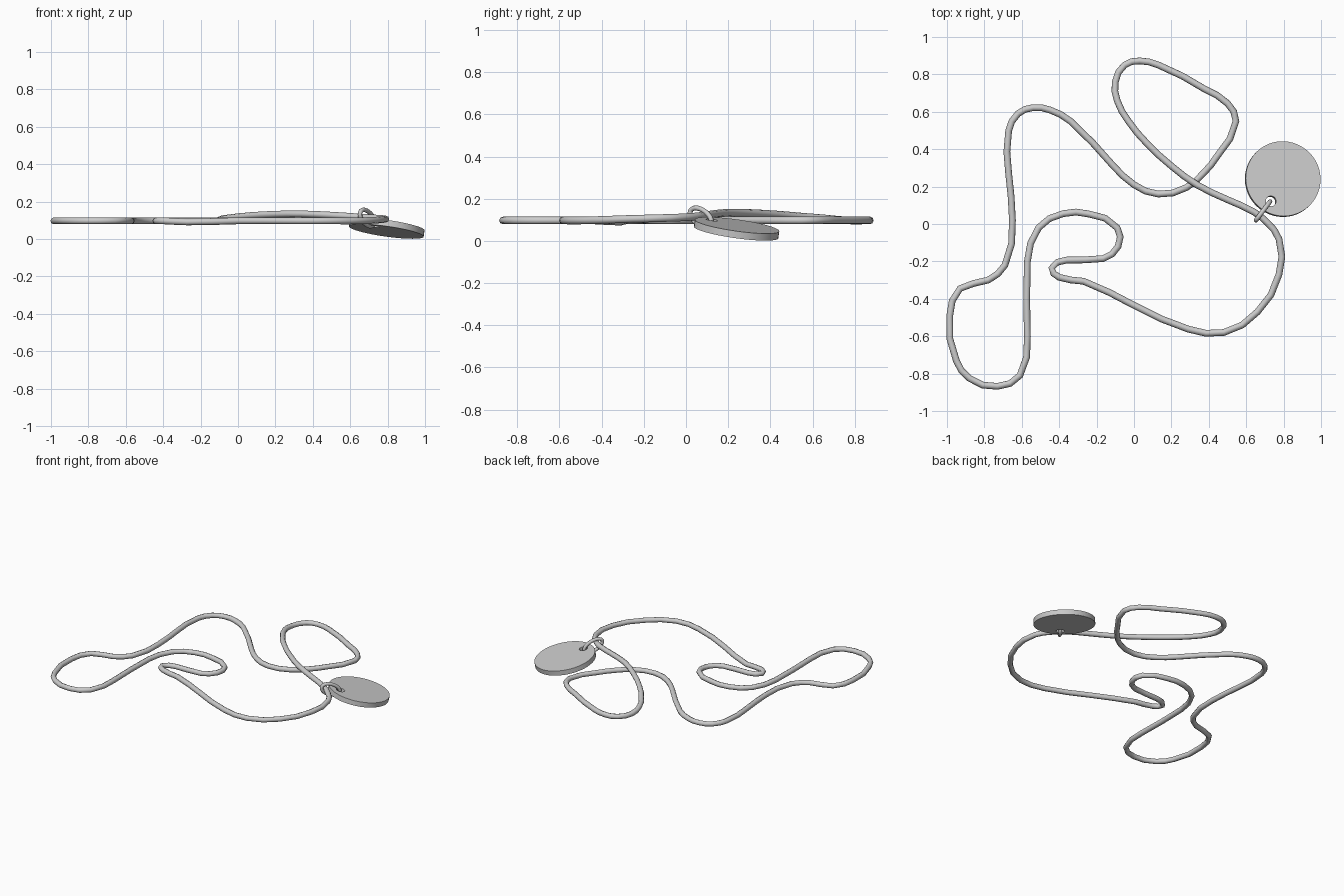
import bpy, math
from mathutils import Vector, Matrix

if "Cube" in bpy.data.objects:
    bpy.data.objects.remove(bpy.data.objects["Cube"])

CORD_R = 0.018
REST_Z = 0.097

# Cord path seen from above: x, y and (where it leaves the resting height) z
path = [
    (0.71, 0.01, 0.113), (0.64, 0.065, 0.118), (0.50, 0.13, 0.127), (0.34, 0.207, 0.134),
    (0.20, 0.31, 0.132), (0.07, 0.43, 0.125), (-0.03, 0.55, 0.115), (-0.09, 0.66, 0.106),
    (-0.10, 0.76), (-0.05, 0.85), (0.03, 0.872), (0.13, 0.85), (0.38, 0.72), (0.50, 0.645),
    (0.545, 0.55), (0.45, 0.37), (0.37, 0.27), (0.28, 0.195), (0.13, 0.16), (0.00, 0.21),
    (-0.11, 0.31), (-0.34, 0.55), (-0.45, 0.61), (-0.54, 0.622), (-0.62, 0.59), (-0.67, 0.50),
    (-0.67, 0.27), (-0.65, 0.02), (-0.69, -0.22), (-0.78, -0.30), (-0.93, -0.345),
    (-0.985, -0.49), (-0.95, -0.73), (-0.88, -0.825), (-0.73, -0.868), (-0.61, -0.81),
    (-0.57, -0.60), (-0.57, -0.20), (-0.51, -0.02), (-0.38, 0.055), (-0.24, 0.053),
    (-0.09, -0.02), (-0.085, -0.12), (-0.165, -0.185), (-0.36, -0.193), (-0.44, -0.235),
    (-0.40, -0.285), (-0.27, -0.306, 0.091), (0.00, -0.435), (0.29, -0.562), (0.48, -0.58),
    (0.66, -0.47), (0.775, -0.27, 0.104), (0.775, -0.08, 0.109),
]


def tube(name, points, radius, steps):
    """Closed round tube running through the given points."""
    cu = bpy.data.curves.new(name, 'CURVE')
    cu.dimensions = '3D'
    cu.bevel_depth = radius
    cu.bevel_resolution = 2
    cu.resolution_u = steps
    sp = cu.splines.new('BEZIER')
    sp.bezier_points.add(len(points) - 1)
    for bp, co in zip(sp.bezier_points, points):
        bp.co = co
        bp.handle_left_type = bp.handle_right_type = 'AUTO'
    sp.use_cyclic_u = True
    ob = bpy.data.objects.new(name, cu)
    bpy.context.collection.objects.link(ob)
    bpy.ops.object.select_all(action='DESELECT')
    ob.select_set(True)
    bpy.context.view_layer.objects.active = ob
    bpy.ops.object.convert(target='MESH')
    bpy.ops.object.shade_smooth()
    return bpy.context.object


# Cord loop
tube("cord", [(p[0], p[1], p[2] if len(p) > 2 else REST_Z) for p in path], CORD_R, 2)

# Oval link: upright plane, leaning down toward the tag
flat = Vector((0.60, 0.80, 0)).normalized()
long_axis = (flat * math.cos(0.45) - Vector((0, 0, math.sin(0.45)))).normalized()
short_axis = flat * math.sin(0.45) + Vector((0, 0, math.cos(0.45)))
center = Vector((0.69, 0.07, 0.112))
link = [center + long_axis * 0.068 * math.cos(a) + short_axis * 0.036 * math.sin(a)
        for a in (i * math.tau / 12 for i in range(12))]
tube("link_ring", link, 0.012, 2)

# Round tag, tilted so its far edge rests on the ground
tilt = Vector((0.14, 0.14, 1)).to_track_quat('Z', 'Y')
tag_center = Vector((0.795, 0.24, 0.057))
bpy.ops.mesh.primitive_cylinder_add(vertices=48, radius=0.202, depth=0.034, location=tag_center)
tag = bpy.context.object
tag.name = "tag_disc"
tag.rotation_mode = 'QUATERNION'
tag.rotation_quaternion = tilt

# Hole through the tag for the link
bpy.ops.mesh.primitive_cylinder_add(vertices=20, radius=0.028, depth=0.2,
                                    location=(0.73, 0.12, 0.083))
cutter = bpy.context.object
cutter.name = "hole_cutter"
cutter.rotation_mode = 'QUATERNION'
cutter.rotation_quaternion = tilt
cutter.hide_render = True

cut = tag.modifiers.new("hole", 'BOOLEAN')
cut.operation = 'DIFFERENCE'
cut.object = cutter
bpy.ops.object.select_all(action='DESELECT')
tag.select_set(True)
bpy.context.view_layer.objects.active = tag
bpy.ops.object.modifier_apply(modifier=cut.name)
bpy.data.objects.remove(cutter)
bpy.ops.object.shade_smooth_by_angle()
